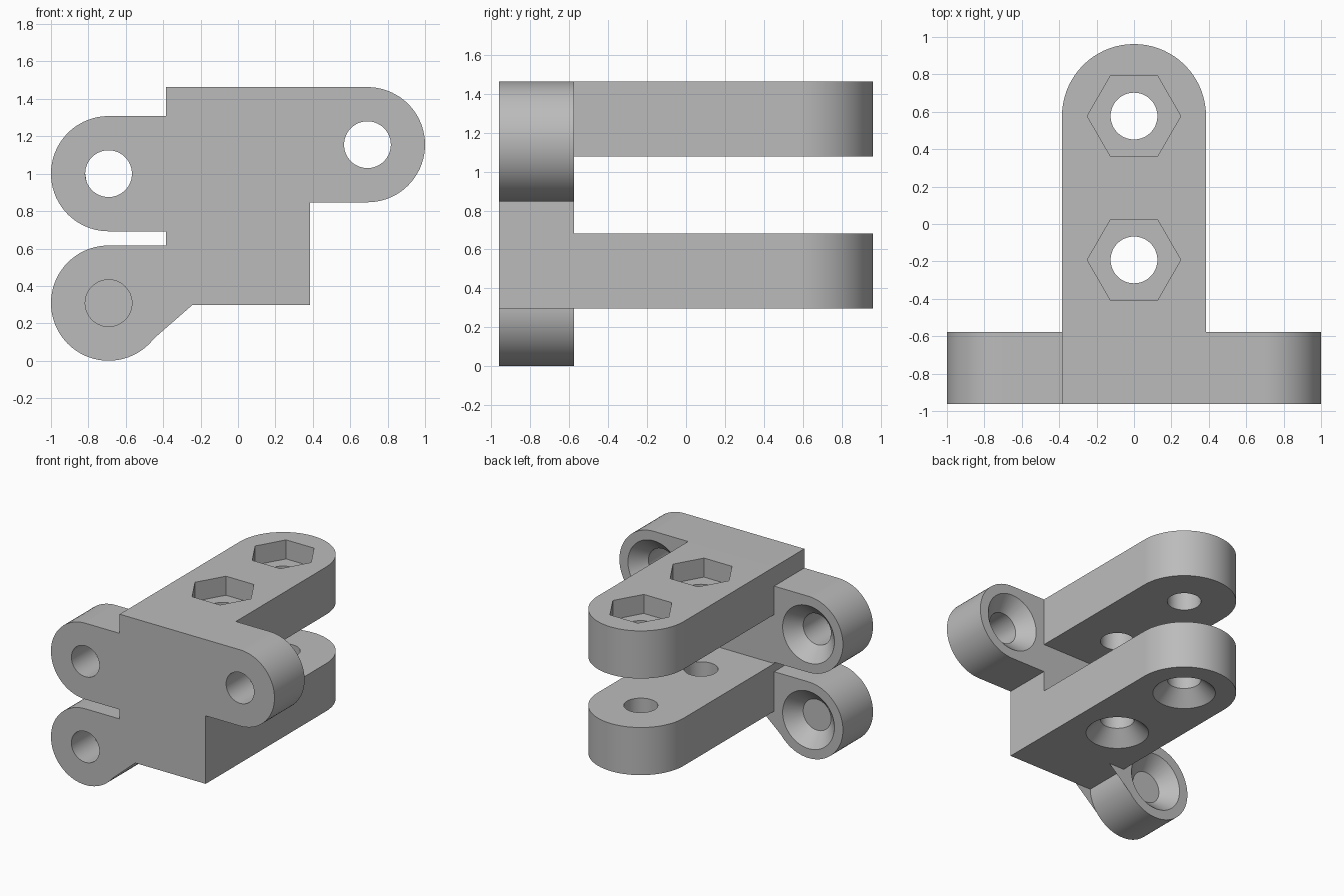
import bpy, bmesh
from math import cos, sin, radians, pi
from mathutils import Matrix, Vector

cube = bpy.data.objects.get("Cube")
if cube:
    bpy.data.objects.remove(cube, do_unlink=True)

# Main dimensions
T = 0.385            # thickness of plate and arms, and half the arm width
R = 0.308            # ear radius
FRONT, BACK = -0.962, -0.577
BOTTOM, TOP = 0.297, 1.463
HOLE, SINK, SINK_DEPTH = 0.125, 0.231, 0.11
NUT, NUT_DEPTH = 0.25, 0.154
EARS = [(-0.692, 1.0), (-0.692, R), (0.692, TOP - R)]
BOLTS = [0.577, -0.192]

grey = bpy.data.materials.new("plain_grey")
grey.use_nodes = True
grey.diffuse_color = (0.5, 0.5, 0.5, 1)
grey.node_tree.nodes["Principled BSDF"].inputs["Base Color"].default_value = grey.diffuse_color


def arc(cx, cy, r, start, end):
    n = int(abs(end - start) / 5)
    angles = [radians(start + (end - start) * i / n) for i in range(n + 1)]
    return [(cx + r * cos(a), cy + r * sin(a)) for a in angles]


def finish(bm, name):
    bmesh.ops.recalc_face_normals(bm, faces=bm.faces)
    mesh = bpy.data.meshes.new(name)
    bm.to_mesh(mesh)
    bm.free()
    mesh.materials.append(grey)
    ob = bpy.data.objects.new(name, mesh)
    bpy.context.collection.objects.link(ob)
    return ob


def extrude(name, points, offset):
    """Extrude a closed outline of 3D points."""
    bm = bmesh.new()
    face = bm.faces.new([bm.verts.new(p) for p in points])
    new = bmesh.ops.extrude_face_region(bm, geom=[face])["geom"]
    bmesh.ops.translate(bm, vec=offset,
                        verts=[v for v in new if isinstance(v, bmesh.types.BMVert)])
    return finish(bm, name)


def cutter(name, start, direction, depth, r1, r2, sides=72):
    """Cylinder, cone or prism running from start along direction."""
    d = Vector(direction)
    turn = d.to_track_quat("Z", "Y").to_matrix().to_4x4()
    bm = bmesh.new()
    bmesh.ops.create_cone(bm, cap_ends=True, segments=sides, radius1=r1, radius2=r2,
                          depth=depth, matrix=Matrix.Translation((0, 0, depth / 2)))
    if sides == 6:   # corners of the hexagon point sideways
        bmesh.ops.rotate(bm, verts=bm.verts, matrix=Matrix.Rotation(pi / 2, 3, "Z"))
    bmesh.ops.transform(bm, verts=bm.verts, matrix=Matrix.Translation(start) @ turn)
    ob = finish(bm, name)
    ob.hide_render = True
    return ob


def combine(target, tool, operation):
    mod = target.modifiers.new(tool.name, "BOOLEAN")
    mod.operation, mod.solver, mod.object = operation, "EXACT", tool
    bpy.context.view_layer.objects.active = target
    bpy.ops.object.modifier_apply(modifier=mod.name)
    bpy.data.objects.remove(tool, do_unlink=True)


# Front plate with its three rounded ears
(ux, uz), (lx, lz), (rx, rz) = EARS
outline = [(-T, BOTTOM), (T, BOTTOM), (T, rz - R)]
outline += arc(rx, rz, R, -90, 90) + [(-T, TOP), (-T, uz + R)]
outline += arc(ux, uz, R, 90, 270) + [(-T, uz - R), (-T, lz + R)]
outline += arc(lx, lz, R, 90, 360)
bracket = extrude("bracket", [(x, FRONT, z) for x, z in outline], (0, T, 0))

# Two parallel arms with round ends
for name, z in (("lower_arm", BOTTOM), ("upper_arm", TOP - T)):
    shape = [(-T, BACK - 0.2), (T, BACK - 0.2)] + arc(0, BOLTS[0], T, 0, 180)
    combine(bracket, extrude(name, [(x, y, z) for x, y in shape], (0, 0, T)), "UNION")

# Countersunk holes through the ears, opening to the back
E = 0.02
for x, z in EARS:
    combine(bracket, cutter("ear_hole", (x, FRONT - E, z), (0, 1, 0), T + 2 * E,
                            HOLE, HOLE), "DIFFERENCE")
    combine(bracket, cutter("ear_countersink", (x, BACK + E, z), (0, -1, 0), SINK_DEPTH + E,
                            SINK + E, HOLE), "DIFFERENCE")

# Bolt holes through both arms, nut pockets on top, countersinks below
for y in BOLTS:
    combine(bracket, cutter("bolt_hole", (0, y, BOTTOM - E), (0, 0, 1), TOP - BOTTOM + 2 * E,
                            HOLE, HOLE), "DIFFERENCE")
    combine(bracket, cutter("nut_pocket", (0, y, TOP + E), (0, 0, -1), NUT_DEPTH + E,
                            NUT, NUT, 6), "DIFFERENCE")
    combine(bracket, cutter("bolt_countersink", (0, y, BOTTOM - E), (0, 0, 1), SINK_DEPTH + E,
                            SINK + E, HOLE), "DIFFERENCE")

# Smooth round walls, sharp edges
bpy.ops.object.select_all(action="DESELECT")
bracket.select_set(True)
bpy.context.view_layer.objects.active = bracket
bpy.ops.object.shade_smooth_by_angle(angle=radians(30))
